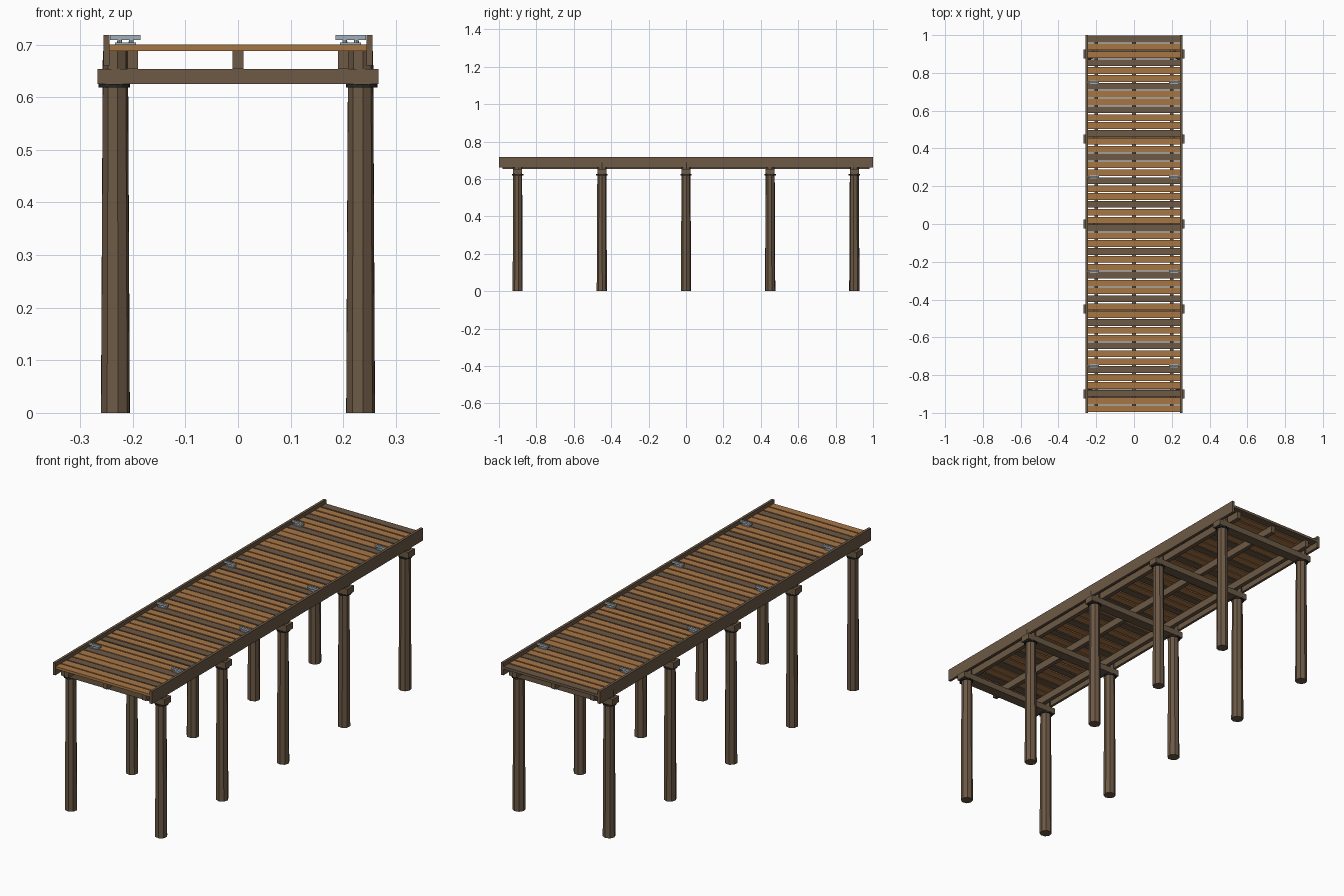
import bpy, math, random
from mathutils import Matrix

if "Cube" in bpy.data.objects:
    bpy.data.objects.remove(bpy.data.objects["Cube"])

random.seed(4)


def material(name, rgb):
    m = bpy.data.materials.new(name)
    m.diffuse_color = (*rgb, 1)
    m.use_nodes = True
    m.node_tree.nodes["Principled BSDF"].inputs["Base Color"].default_value = m.diffuse_color
    return m


DARK = material("weathered_wood", (0.15, 0.1, 0.06))
LIGHT = material("fresh_wood", (0.39, 0.18, 0.06))
BLACK = material("black_band", (0.02, 0.02, 0.02))
STEEL = material("steel", (0.36, 0.43, 0.48))


def finish(name, mat):
    ob = bpy.context.object
    ob.name = name
    ob.data.materials.append(mat)
    return ob


def box(name, x, y, z, mat):
    """Box from (min, max) pairs."""
    bpy.ops.mesh.primitive_cube_add(size=1)
    ob = finish(name, mat)
    size = [b - a for a, b in (x, y, z)]
    mid = [(a + b) / 2 for a, b in (x, y, z)]
    ob.data.transform(Matrix.Translation(mid) @ Matrix.Diagonal((*size, 1)))
    return ob


def cone(name, x, y, z0, z1, r0, r1, mat, sides=8, turn=0):
    bpy.ops.mesh.primitive_cone_add(vertices=sides, radius1=r0, radius2=r1, depth=z1 - z0,
                                    location=(x, y, (z0 + z1) / 2), rotation=(0, 0, turn))
    return finish(name, mat)


# piles with bands, and the cross beams that tie each pair
for y in (-0.9, -0.45, 0, 0.45, 0.9):
    for s in (-1, 1):
        cone("pile", s * 0.233, y, 0, 0.688, 0.0275, 0.024, DARK, 8,
             math.radians(10) if y == -0.9 else random.uniform(0, 0.8))
        cone("pile_band", s * 0.235, y, 0.618, 0.625, 0.03, 0.03, BLACK, 12)
    box("cross_beam", (-0.267, 0.267), (y - 0.024, y + 0.024), (0.625, 0.654), DARK)

# stringers under the deck
for x in (-0.2, 0, 0.2):
    box("stringer", (x - 0.01, x + 0.01), (-0.98, 0.98), (0.654, 0.688), DARK)

# deck planks, every third one weathered
PITCH = 2 / 48
for i in range(48):
    y = -1 + (i + 0.5) * PITCH
    h = PITCH / 2 - random.uniform(0.002, 0.004)
    box("deck_plank", (-0.248, 0.248), (y - h, y + h), (0.688, 0.7), DARK if i % 3 == 2 else LIGHT)

for s in (-1, 1):
    # edge boards
    a, b = sorted((s * 0.244, s * 0.256))
    box("edge_board", (a, b), (-1, 1), (0.66, 0.718), DARK)
    # mooring cleats: foot plate, two posts and a bar with tapered horns
    for y in (-0.75, -0.25, 0.25, 0.75):
        cx = s * 0.214
        box("cleat_foot", (cx - 0.02, cx + 0.02), (y - 0.009, y + 0.009), (0.7, 0.704), STEEL)
        for d in (-0.011, 0.011):
            cone("cleat_post", cx + d, y, 0.703, 0.711, 0.005, 0.004, STEEL)
        bar = box("cleat_bar", (cx - 0.029, cx + 0.029), (y - 0.006, y + 0.006), (0.709, 0.718), STEEL)
        for v in bar.data.vertices:
            v.co.y = y + (v.co.y - y) * 0.8
